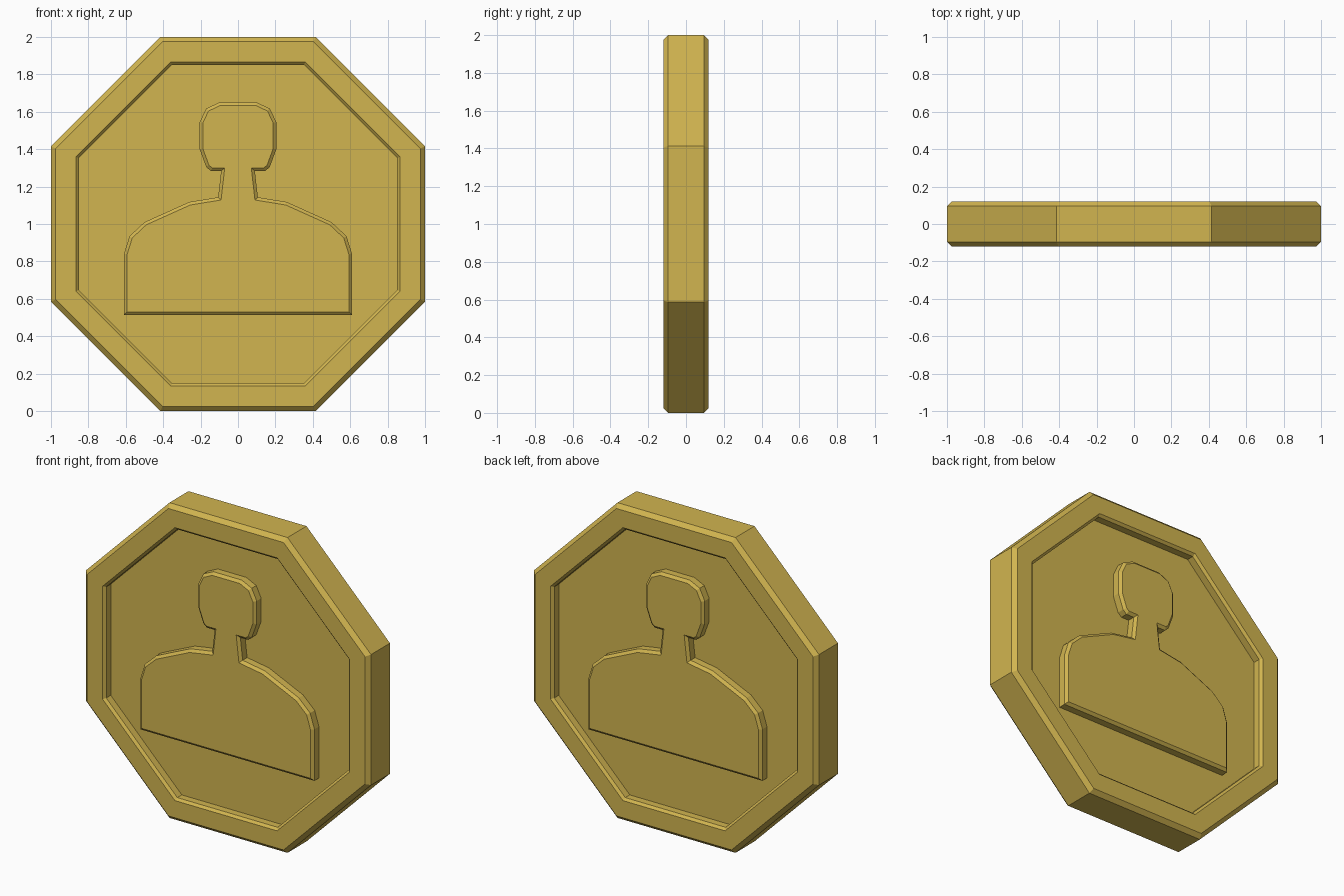
import bpy, bmesh, math
from mathutils import Vector

if "Cube" in bpy.data.objects:
    bpy.data.objects.remove(bpy.data.objects["Cube"])

gold = bpy.data.materials.new("gold")
gold.diffuse_color = (0.64, 0.46, 0.08, 1)
gold.use_nodes = True
gold.node_tree.nodes["Principled BSDF"].inputs["Base Color"].default_value = gold.diffuse_color


def octagon(apothem):
    r = apothem / math.cos(math.pi / 8)
    return [(r * math.cos(math.pi * (2 * i + 1) / 8),
             1 + r * math.sin(math.pi * (2 * i + 1) / 8)) for i in range(8)]


def inset(points, d):
    """Move every edge of a counter-clockwise outline inwards by d."""
    result = []
    for i, p in enumerate(points):
        p = Vector(p)
        a = (p - Vector(points[i - 1])).normalized()
        b = (Vector(points[(i + 1) % len(points)]) - p).normalized()
        na, nb = Vector((-a.y, a.x)), Vector((-b.y, b.x))
        result.append(tuple(p + (na + nb) * d / (1 + na.dot(nb))))
    return result


def loft(name, rings):
    """Join (outline, y) rings into a closed solid."""
    bm = bmesh.new()
    loops = [[bm.verts.new((x, y, z)) for x, z in pts] for pts, y in rings]
    n = len(loops[0])
    for lo, hi in zip(loops, loops[1:]):
        for i in range(n):
            j = (i + 1) % n
            bm.faces.new((lo[i], lo[j], hi[j], hi[i]))
    bm.faces.new(loops[0])
    bm.faces.new(loops[-1])
    bmesh.ops.recalc_face_normals(bm, faces=bm.faces[:])
    mesh = bpy.data.meshes.new(name)
    bm.to_mesh(mesh)
    bm.free()
    mesh.materials.append(gold)
    obj = bpy.data.objects.new(name, mesh)
    bpy.context.collection.objects.link(obj)
    return obj


# Coin body: chamfered octagon with a recessed panel on both faces
half = [(0.851, 0.06), (0.851, 0.105), (0.866, 0.12), (0.975, 0.12), (1.0, 0.095)]
profile = [(a, -y) for a, y in half] + half[::-1]
loft("coin_body", [(octagon(a), y) for a, y in profile])

# Bust outline: right half from the base up to the crown, then mirrored
right = [(0.61, 0.513), (0.61, 0.84), (0.58, 0.935), (0.50, 1.01), (0.26, 1.118),
         (0.106, 1.143), (0.09, 1.283), (0.145, 1.283), (0.17, 1.305),
         (0.205, 1.40), (0.205, 1.545), (0.17, 1.617), (0.10, 1.65)]
outline = right + [(-x, z) for x, z in reversed(right)]

# Raised bust on each face, flush with the rim
for name, s in (("front_bust", -1), ("back_bust", 1)):
    loft(name, [(outline, s * 0.055), (outline, s * 0.105),
                (inset(outline, 0.017), s * 0.12)])
